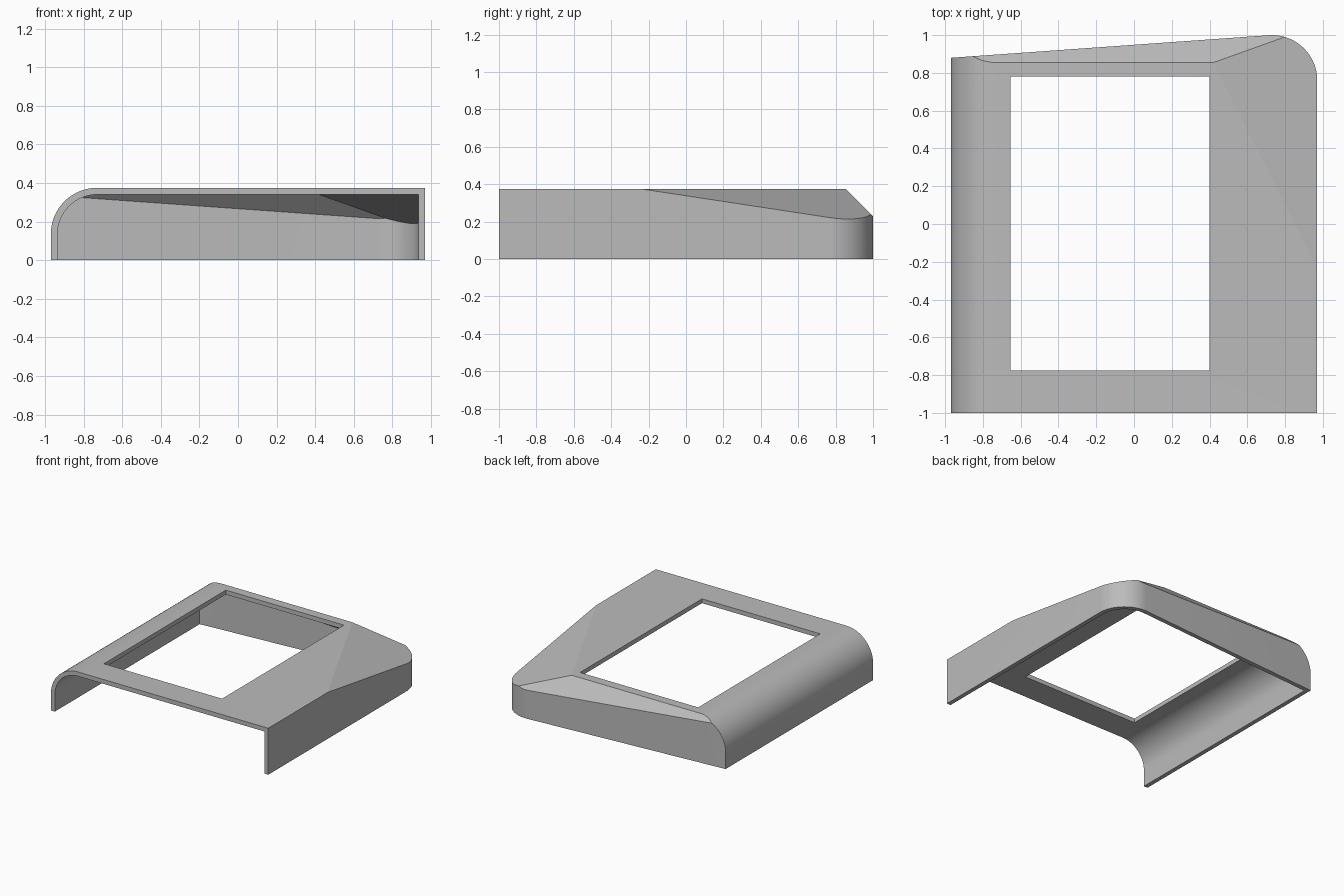
import bpy
import bmesh
from math import sin, cos, radians
from mathutils import Vector

cube = bpy.data.objects.get("Cube")
if cube:
    bpy.data.objects.remove(cube, do_unlink=True)

WALL = 0.035
TOP, HALF_X, RADIUS, STEPS = 0.375, 0.97, 0.24, 20

grey = bpy.data.materials.new("plain grey")
grey.use_nodes = True
grey.diffuse_color = (0.5, 0.5, 0.5, 1)
grey.node_tree.nodes["Principled BSDF"].inputs["Base Color"].default_value = (0.5, 0.5, 0.5, 1)


def box(name, low, high):
    """Axis-aligned box between two corners."""
    bm = bmesh.new()
    bmesh.ops.create_cube(bm, size=1)
    for v in bm.verts:
        v.co = [(a + b) / 2 + c * (b - a) for a, b, c in zip(low, high, v.co)]
    mesh = bpy.data.meshes.new(name)
    bm.to_mesh(mesh)
    bm.free()
    mesh.materials.append(grey)
    obj = bpy.data.objects.new(name, mesh)
    bpy.context.collection.objects.link(obj)
    return obj


def limiting_planes():
    """Point and outward normal of each plane that trims the body."""
    planes = [
        ((0, 0, TOP), (0, 0, 1)),
        ((HALF_X, 0, 0), (1, 0, 0)),
        ((-HALF_X, 0, 0), (-1, 0, 0)),
        ((0, 0.855, TOP), (0, 1, 1)),              # sloped back edge
        ((HALF_X, -0.24, TOP), (0.303, 0.152, 1)),  # sloped corner
    ]
    # Rounded left shoulder
    for i in range(1, STEPS):
        a = radians(90 + 90 * i / STEPS)
        n = Vector((cos(a), 0, sin(a)))
        planes.append((Vector((RADIUS - HALF_X, 0, TOP - RADIUS)) + n * RADIUS, n))
    # Rounded back corner, ending in the slanted back wall
    for i in range(1, STEPS + 1):
        a = radians(94.06 * i / STEPS)
        n = Vector((cos(a), sin(a), 0))
        planes.append((Vector((HALF_X - RADIUS, 1 - RADIUS, 0)) + n * RADIUS, n))
    return planes


def trimmed_body(name, inset, front, bottom):
    """Convex body cut by all limiting planes, moved inwards by inset."""
    obj = box(name, (-1.5, front, bottom), (1.5, 1.5, 1))
    bm = bmesh.new()
    bm.from_mesh(obj.data)
    for point, normal in limiting_planes():
        n = Vector(normal).normalized()
        geom = bm.verts[:] + bm.edges[:] + bm.faces[:]
        cut = bmesh.ops.bisect_plane(bm, geom=geom, dist=1e-6, plane_co=Vector(point) - n * inset,
                                     plane_no=n, clear_outer=True)
        edges = [e for e in cut["geom_cut"] if isinstance(e, bmesh.types.BMEdge)]
        bmesh.ops.holes_fill(bm, edges=edges, sides=0)
    bmesh.ops.recalc_face_normals(bm, faces=bm.faces[:])
    bm.to_mesh(obj.data)
    bm.free()
    return obj


def subtract(target, cutter):
    mod = target.modifiers.new("cut", "BOOLEAN")
    mod.operation = "DIFFERENCE"
    mod.solver = "EXACT"
    mod.object = cutter
    bpy.context.view_layer.objects.active = target
    bpy.ops.object.modifier_apply(modifier=mod.name)
    bpy.data.objects.remove(cutter, do_unlink=True)


# Cover shell, open at the front and below
cover = trimmed_body("cover_shell", 0, -1, 0)
subtract(cover, trimmed_body("cavity", WALL, -1.2, -0.2))

# Rectangular opening in the top
subtract(cover, box("window_cutter", (-0.655, -0.775, 0.2), (0.4, 0.78, 0.6)))

bpy.ops.object.select_all(action="DESELECT")
cover.select_set(True)
bpy.context.view_layer.objects.active = cover
bpy.ops.object.shade_smooth_by_angle(angle=radians(7))
